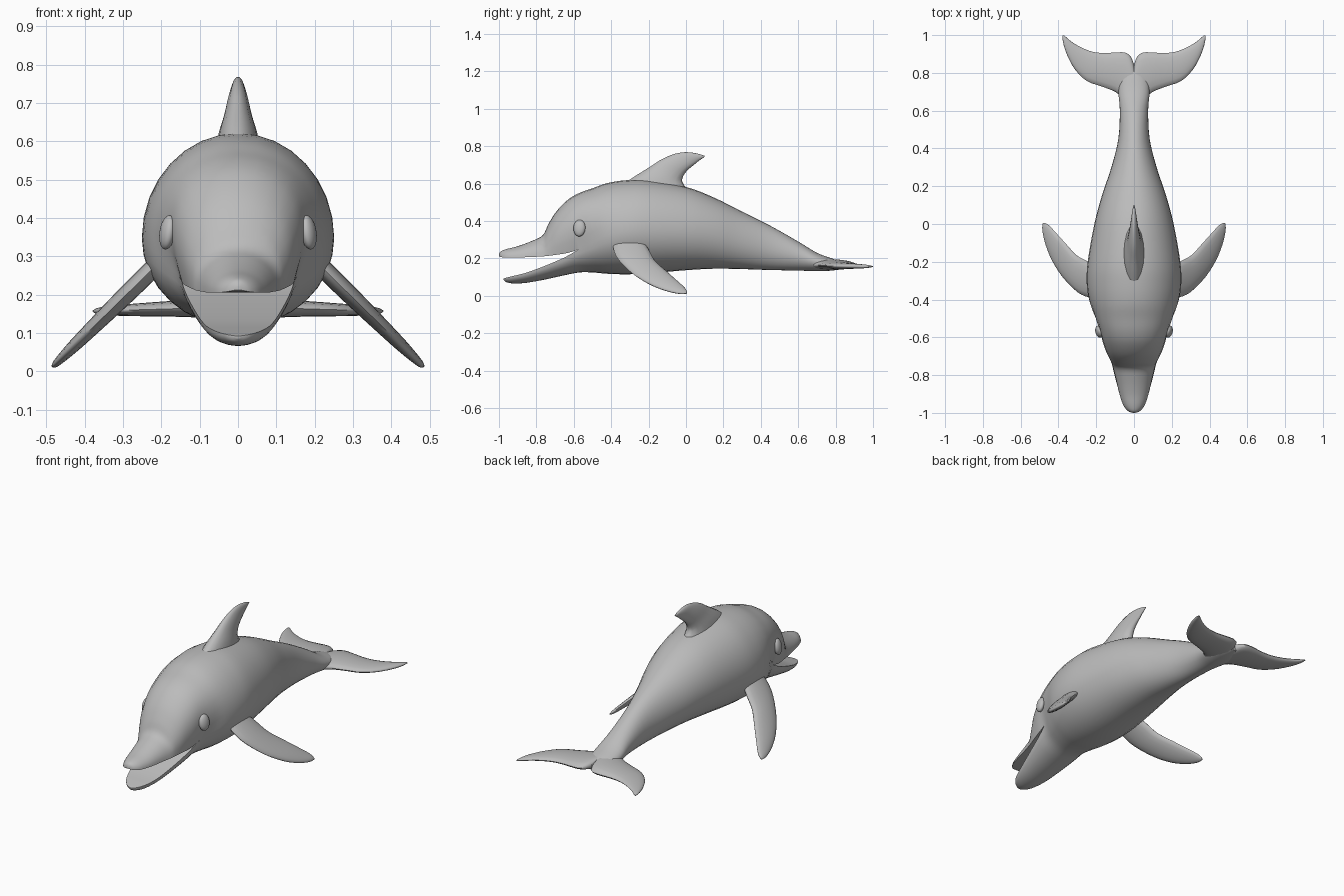
import bpy, bmesh, math
from mathutils import Vector

cube = bpy.data.objects.get("Cube")
if cube:
    bpy.data.objects.remove(cube, do_unlink=True)

grey = bpy.data.materials.new("dolphin grey")
grey.use_nodes = True
colour = (0.5, 0.5, 0.5, 1)
grey.diffuse_color = colour
grey.node_tree.nodes["Principled BSDF"].inputs["Base Color"].default_value = colour


def finish(name, bm, angle=50):
    bmesh.ops.remove_doubles(bm, verts=bm.verts, dist=0.0004)
    bmesh.ops.recalc_face_normals(bm, faces=bm.faces)
    mesh = bpy.data.meshes.new(name)
    bm.to_mesh(mesh)
    bm.free()
    mesh.materials.append(grey)
    ob = bpy.data.objects.new(name, mesh)
    bpy.context.collection.objects.link(ob)
    bpy.ops.object.select_all(action='DESELECT')
    ob.select_set(True)
    bpy.context.view_layer.objects.active = ob
    bpy.ops.object.shade_smooth_by_angle(angle=math.radians(angle))
    return ob


def smooth(rows, steps=4):
    """Catmull-Rom interpolation of rows of numbers."""
    out = []
    for i in range(len(rows) - 1):
        p0, p1, p2 = rows[max(i - 1, 0)], rows[i], rows[i + 1]
        p3 = rows[min(i + 2, len(rows) - 1)]
        for s in range(steps):
            t = s / steps
            out.append([b + 0.5 * t * (c - a + t * (2*a - 5*b + 4*c - d + t * (3*(b - c) + d - a)))
                        for a, b, c, d in zip(p0, p1, p2, p3)])
    return out + [list(rows[-1])]


def loft(bm, rings, cap_start=True, cap_end=True):
    loops = [[bm.verts.new(p) for p in ring] for ring in rings]
    for a, b in zip(loops, loops[1:]):
        for i in range(len(a)):
            j = (i + 1) % len(a)
            bm.faces.new((a[i], a[j], b[j], b[i]))
    if cap_start:
        bm.faces.new(loops[0])
    if cap_end:
        bm.faces.new(loops[-1])


# Body and jaws: y, top, widest height, bottom, half width, cheek bulge
trunk = [(.85, .175, .16, .145, .02, 0), (.78, .2, .165, .135, .07, 0),
         (.7, .23, .18, .132, .082, 0), (.6, .29, .21, .135, .075, 0),
         (.45, .375, .25, .138, .083, 0), (.3, .45, .29, .143, .12, 0),
         (.15, .525, .33, .145, .17, 0), (0, .582, .345, .137, .21, 0),
         (-.2, .618, .35, .12, .245, 0), (-.32, .618, .345, .115, .25, 0),
         (-.42, .603, .325, .118, .232, .01), (-.5, .575, .285, .125, .192, .035),
         (-.57, .55, .25, .125, .155, .05)]
snout = [(-.63, .515, .23, .23, .145, .042), (-.69, .455, .22, .22, .13, .03),
         (-.735, .385, .214, .214, .117, .012), (-.765, .325, .211, .211, .11, 0),
         (-.82, .295, .208, .208, .096, 0), (-.9, .265, .205, .205, .077, 0),
         (-.96, .25, .205, .205, .056, 0), (-.99, .238, .207, .207, .032, 0),
         (-1, .222, .212, .212, .006, 0)]
chin = [(-.65, .205, .205, .11, .137, 0), (-.75, .162, .162, .088, .115, 0),
        (-.85, .125, .125, .07, .09, 0), (-.92, .107, .107, .066, .065, 0),
        (-.96, .097, .097, .073, .035, 0), (-.975, .092, .092, .085, .006, 0)]
N = 16


def upper_arc(row):
    y, top, mid, _, w, b = row
    angles = [math.pi * i / N for i in range(N + 1)]
    return [Vector((w * math.cos(t) + b * math.sin(2 * t), y, mid + (top - mid) * math.sin(t)))
            for t in angles]


def lower_arc(row):
    y, _, mid, bottom, w, _ = row
    angles = [math.pi * (1 + i / N) for i in range(N + 1)]
    return [Vector((w * math.cos(t), y, mid + (mid - bottom) * math.sin(t))) for t in angles]


def chord(a, b):
    return [a.lerp(b, i / N) for i in range(1, N)]


upper, lower = smooth(trunk + snout), smooth(trunk + chin)
k = (len(trunk) - 1) * 4
bm = bmesh.new()
loft(bm, [upper_arc(u) + lower_arc(l)[1:-1] for u, l in zip(upper[:k + 1], lower[:k + 1])],
     cap_end=False)
arcs = [upper_arc(r) for r in upper[k:]]
loft(bm, [a + chord(a[-1], a[0]) for a in arcs], cap_start=False)
arcs = [lower_arc(r) for r in lower[k:]]
loft(bm, [a + chord(a[-1], a[0]) for a in arcs], cap_start=False)
finish("body", bm)


def fin(name, rows, normal, place, mirrored=False):
    """Loft lens sections; rows hold two edge points and a half thickness."""
    n = Vector(normal).normalized()
    bm = bmesh.new()
    rings = []
    for a0, a1, b0, b1, thick in smooth(rows, 3):
        lead, trail = place(a0, a1), place(b0, b1)
        ring = []
        for i in range(16):
            t = 2 * math.pi * i / 16
            ring.append(lead.lerp(trail, 0.5 - 0.5 * math.cos(t)) + n * thick * math.sin(t))
        rings.append(ring)
    loft(bm, rings)
    ob = finish(name, bm, 70)
    if mirrored:
        mod = ob.modifiers.new("mirror", 'MIRROR')
        mod.use_clip = False
        mod.use_mirror_merge = False
    return ob


# Dorsal fin: leading y z, trailing y z, half thickness
fin("dorsal_fin",
    [(-.36, .58, .01, .565, .06), (-.28, .635, -.02, .61, .05), (-.2, .685, -.012, .645, .037),
     (-.13, .73, .012, .675, .028), (-.06, .759, .045, .702, .019),
     (0, .768, .073, .725, .013), (.06, .761, .093, .738, .007), (.1, .748, .1, .744, .002)],
    (1, 0, 0), lambda y, z: Vector((0, y, z)))

# Flippers: leading x y, trailing x y, half thickness, on a sloping plane
fin("flippers",
    [(.18, -.39, .19, -.23, .024), (.24, -.388, .25, -.195, .024), (.3, -.36, .305, -.165, .023),
     (.375, -.285, .36, -.105, .02), (.43, -.2, .41, -.05, .017), (.465, -.115, .445, -.012, .013),
     (.483, -.04, .465, .003, .009), (.484, 0, .477, .006, .003)],
    (.71, 0, .71), lambda x, y: Vector((x, y, .255 - (x - .235) * .98)), True)

# Tail flukes: leading x y, trailing x y, half thickness
fin("tail_flukes",
    [(0, .62, 0, .842, .03), (.02, .63, .018, .888, .029), (.06, .665, .05, .908, .027),
     (.1, .7, .1, .908, .025), (.17, .728, .16, .905, .021), (.25, .757, .22, .912, .018),
     (.31, .815, .28, .935, .015), (.35, .885, .33, .965, .012),
     (.373, .95, .36, .99, .008), (.38, .996, .373, 1, .002)],
    (0, 0, 1), lambda x, y: Vector((x, y, .168 - x * .03)), True)

# Eyes
for side, label in ((1, "left_eye"), (-1, "right_eye")):
    bm = bmesh.new()
    bmesh.ops.create_uvsphere(bm, u_segments=20, v_segments=12, radius=1)
    eye = finish(label, bm, 60)
    eye.scale = (.02, .033, .045)
    eye.location = (side * .184, -.57, .362)
    eye.rotation_euler = (0, -side * .15, side * -.25)
